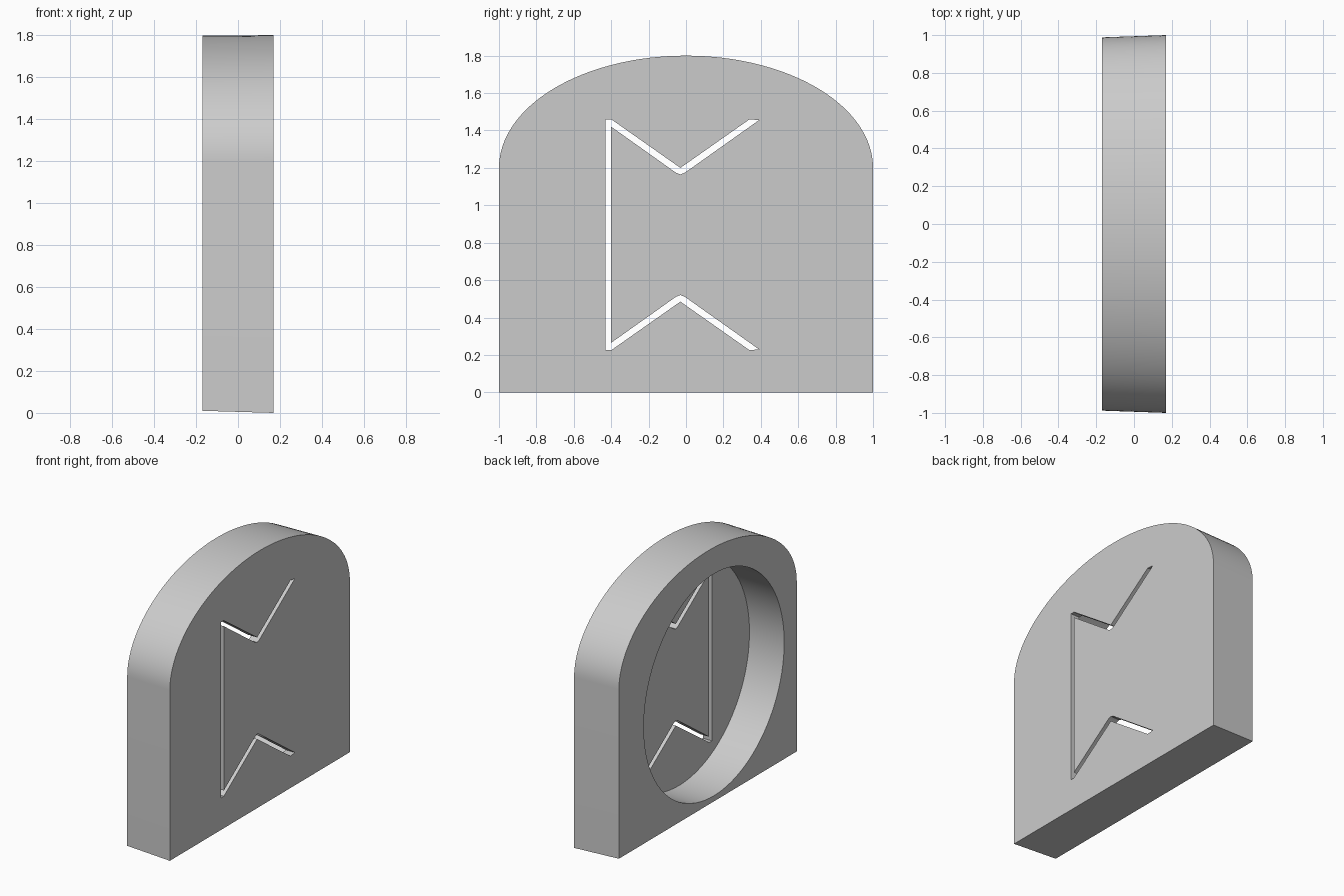
import bpy, bmesh, math

cube = bpy.data.objects.get("Cube")
if cube:
    bpy.data.objects.remove(cube, do_unlink=True)

stone = bpy.data.materials.new("plain grey")
stone.use_nodes = True
GREY = (0.6, 0.6, 0.6, 1)
stone.diffuse_color = GREY
stone.node_tree.nodes["Principled BSDF"].inputs["Base Color"].default_value = GREY

HALF = 0.17       # half thickness of the slab
FLOOR = 0.1       # x of the recess floor


def prism(name, back, front, x0, x1):
    """Loft between two matching (y, z) outlines at x0 and x1."""
    bm = bmesh.new()
    a = [bm.verts.new((x0, y, z)) for y, z in back]
    b = [bm.verts.new((x1, y, z)) for y, z in front]
    bm.faces.new(a)
    bm.faces.new(b)
    n = len(a)
    for i in range(n):
        j = (i + 1) % n
        bm.faces.new((a[i], a[j], b[j], b[i]))
    bmesh.ops.recalc_face_normals(bm, faces=bm.faces)
    mesh = bpy.data.meshes.new(name)
    bm.to_mesh(mesh)
    bm.free()
    mesh.materials.append(stone)
    obj = bpy.data.objects.new(name, mesh)
    bpy.context.collection.objects.link(obj)
    return obj


def arc(cy, cz, ry, rz, start, end, steps):
    return [(cy + ry * math.cos(start + (end - start) * i / steps),
             cz + rz * math.sin(start + (end - start) * i / steps))
            for i in range(steps + 1)]


def arch(half_width, bottom, top, spring=1.2):
    """Straight walls below a half-elliptical top."""
    return ([(-half_width, bottom), (half_width, bottom)]
            + arc(0, spring, half_width, top - spring, 0, math.pi, 64))


# Arched slab, drafted slightly towards its recessed side
slab = prism("arched_slab", arch(0.988, 0.01, 1.797), arch(1, 0, 1.8), -HALF, HALF)

# Round recess
circle = arc(-0.068, 0.83, 0.78, 0.78, 0, math.tau, 96)[:-1]
recess = prism("recess_cutter", circle, circle, -HALF - 0.1, FLOOR)

# Angular slot, mirrored top to bottom
upper = [(-0.43, 1.46), (-0.40, 1.46), (-0.03, 1.2), (0.34, 1.46), (0.39, 1.455),
         (-0.005, 1.175), (-0.03, 1.165), (-0.055, 1.175), (-0.40, 1.42)]
sign = upper + [(y, 1.685 - z) for y, z in reversed(upper)]
slot = prism("slot_cutter", sign, sign, 0, HALF + 0.1)

for cutter in (recess, slot):
    mod = slab.modifiers.new(cutter.name, "BOOLEAN")
    mod.operation = "DIFFERENCE"
    mod.solver = "EXACT"
    mod.object = cutter
    bpy.context.view_layer.objects.active = slab
    bpy.ops.object.modifier_apply(modifier=mod.name)
    bpy.data.objects.remove(cutter, do_unlink=True)

# Smooth curved walls with crisp edges
bpy.ops.object.select_all(action="DESELECT")
slab.select_set(True)
bpy.context.view_layer.objects.active = slab
bpy.ops.object.shade_smooth_by_angle(angle=math.radians(30))
